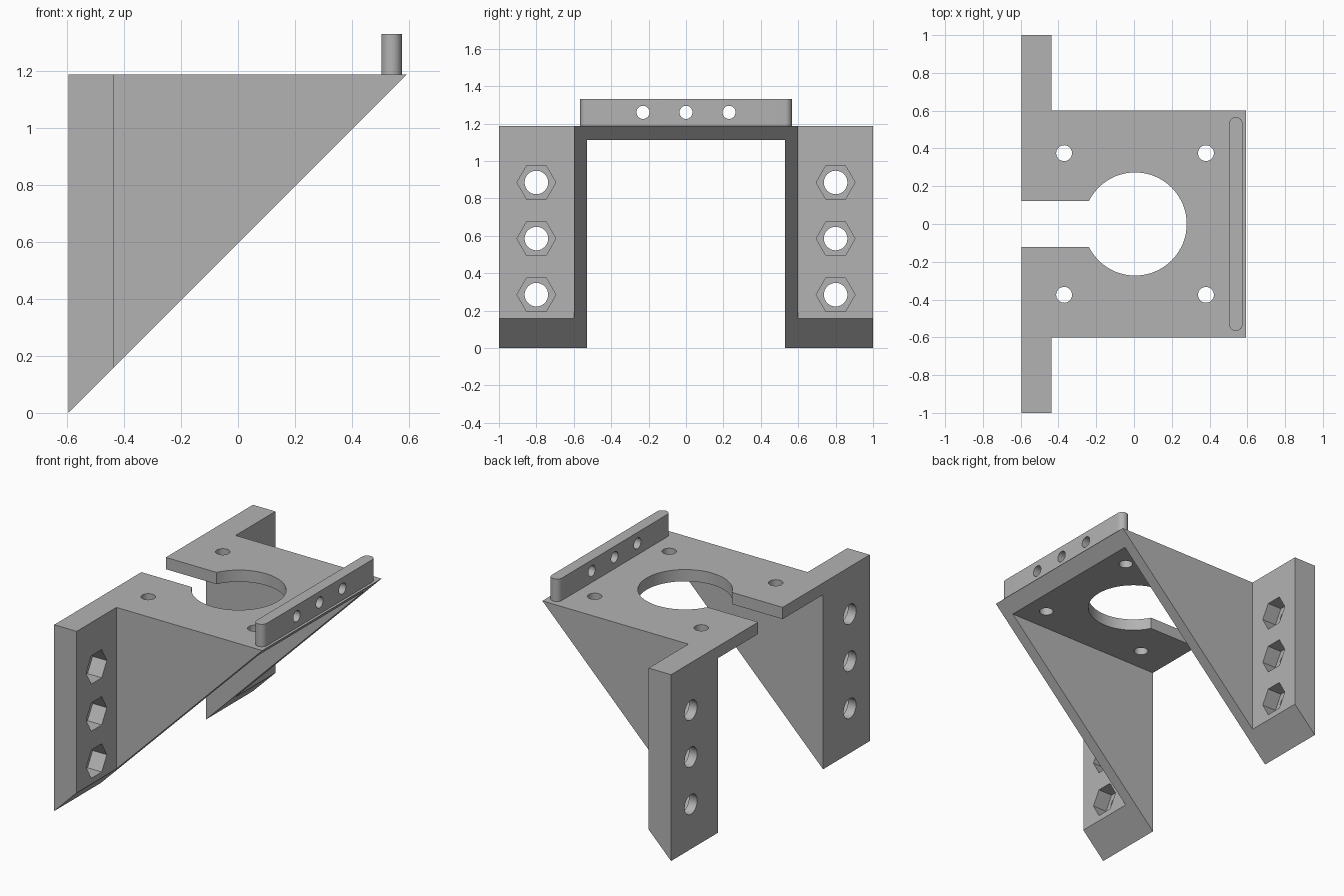
import bpy, bmesh, math
from mathutils import Matrix, Vector

cube = bpy.data.objects.get("Cube")
if cube:
    bpy.data.objects.remove(cube, do_unlink=True)

grey = bpy.data.materials.new("plain grey")
grey.use_nodes = True
COLOUR = (0.45, 0.45, 0.45, 1)
grey.diffuse_color = COLOUR
grey.node_tree.nodes["Principled BSDF"].inputs["Base Color"].default_value = COLOUR

BACK, FRONT, TOP = -0.595, 0.592, 1.187
WALL, FLANGE, INNER = 0.6, -0.437, 0.53
PLATE_Z = 1.112


def prism(name, points, vector):
    """Extrude a closed outline along a vector."""
    bm = bmesh.new()
    face = bm.faces.new([bm.verts.new(p) for p in points])
    new = bmesh.ops.extrude_face_region(bm, geom=[face])["geom"]
    verts = [v for v in new if isinstance(v, bmesh.types.BMVert)]
    bmesh.ops.translate(bm, verts=verts, vec=Vector(vector))
    bmesh.ops.recalc_face_normals(bm, faces=bm.faces)
    mesh = bpy.data.meshes.new(name)
    bm.to_mesh(mesh)
    bm.free()
    obj = bpy.data.objects.new(name, mesh)
    bpy.context.collection.objects.link(obj)
    mesh.materials.append(grey)
    return obj


def box(name, low, high):
    x, y, z = low
    X, Y, Z = high
    return prism(name, [(x, y, z), (X, y, z), (X, Y, z), (x, Y, z)], (0, 0, Z - z))


def circle(radius, sides):
    return [(radius * math.cos(2 * math.pi * i / sides),
             radius * math.sin(2 * math.pi * i / sides)) for i in range(sides)]


def drill_x(name, x0, x1, y, z, radius, sides=32):
    pts = [(x0, y + a, z + b) for a, b in circle(radius, sides)]
    return prism(name, pts, (x1 - x0, 0, 0))


def drill_z(name, x, y, radius, sides=32):
    pts = [(x + a, y + b, PLATE_Z - 0.1) for a, b in circle(radius, sides)]
    return prism(name, pts, (0, 0, 0.3))


def cut(target, cutters):
    """Subtract each cutter, apply the result and discard the cutters."""
    for c in cutters:
        c.hide_render = True
        mod = target.modifiers.new("cut", "BOOLEAN")
        mod.operation, mod.solver, mod.object = "DIFFERENCE", "EXACT", c
        bpy.context.view_layer.objects.active = target
        bpy.ops.object.modifier_apply(modifier=mod.name)
    for c in cutters:
        bpy.data.objects.remove(c, do_unlink=True)


def smooth(obj):
    bpy.ops.object.select_all(action="DESELECT")
    obj.select_set(True)
    bpy.context.view_layer.objects.active = obj
    bpy.ops.object.shade_smooth_by_angle(angle=math.radians(30))


# Bracket: T-shaped plan, trimmed by a sloping cut and hollowed underneath
half = [(BACK, 1), (FLANGE, 1), (FLANGE, WALL), (FRONT, WALL)]
plan = half + [(x, -y) for x, y in reversed(half)]
bracket = prism("motor_bracket", [(x, y, 0) for x, y in plan], (0, 0, TOP))
slope = prism("slope_cutter",
              [(BACK - 0.5, -2, -0.5), (FRONT + 0.5, -2, TOP + 0.5), (FRONT + 0.5, -2, -0.5)],
              (0, 4, 0))
cavity = box("cavity_cutter", (-1, -INNER, -1), (1, INNER, PLATE_Z))
cutters = [slope, cavity]

# Round opening with a slot to the back, and four plate holes
cutters.append(drill_z("bore_cutter", 0.006, 0, 0.273, 64))
cutters.append(box("slot_cutter", (-1, -0.123, 1), (-0.1, 0.123, 1.4)))
for x in (-0.37, 0.381):
    for y in (-0.375, 0.375):
        cutters.append(drill_z("plate_hole_cutter", x, y, 0.042))

# Flange bolt holes with hexagonal nut pockets
for y in (-0.8, 0.8):
    for z in (0.285, 0.585, 0.885):
        cutters.append(drill_x("bolt_cutter", -1, 0, y, z, 0.063))
        cutters.append(drill_x("nut_cutter", FLANGE - 0.1, 0, y, z, 0.104, 6))
cut(bracket, cutters)
smooth(bracket)

# Round-ended rail on the front edge, with three cross holes
RAIL_X, RAIL_R, RAIL_Y = 0.539, 0.036, 0.53
outline = []
for side, start in ((1, 0), (-1, math.pi)):
    for i in range(17):
        a = start + math.pi * i / 16
        outline.append((RAIL_X + RAIL_R * math.cos(a),
                        side * RAIL_Y + RAIL_R * math.sin(a), TOP))
rail = prism("front_rail", outline, (0, 0, 0.143))
cut(rail, [drill_x("rail_hole_cutter", 0.4, 0.7, y, 1.26, 0.035) for y in (-0.23, 0, 0.23)])
smooth(rail)
